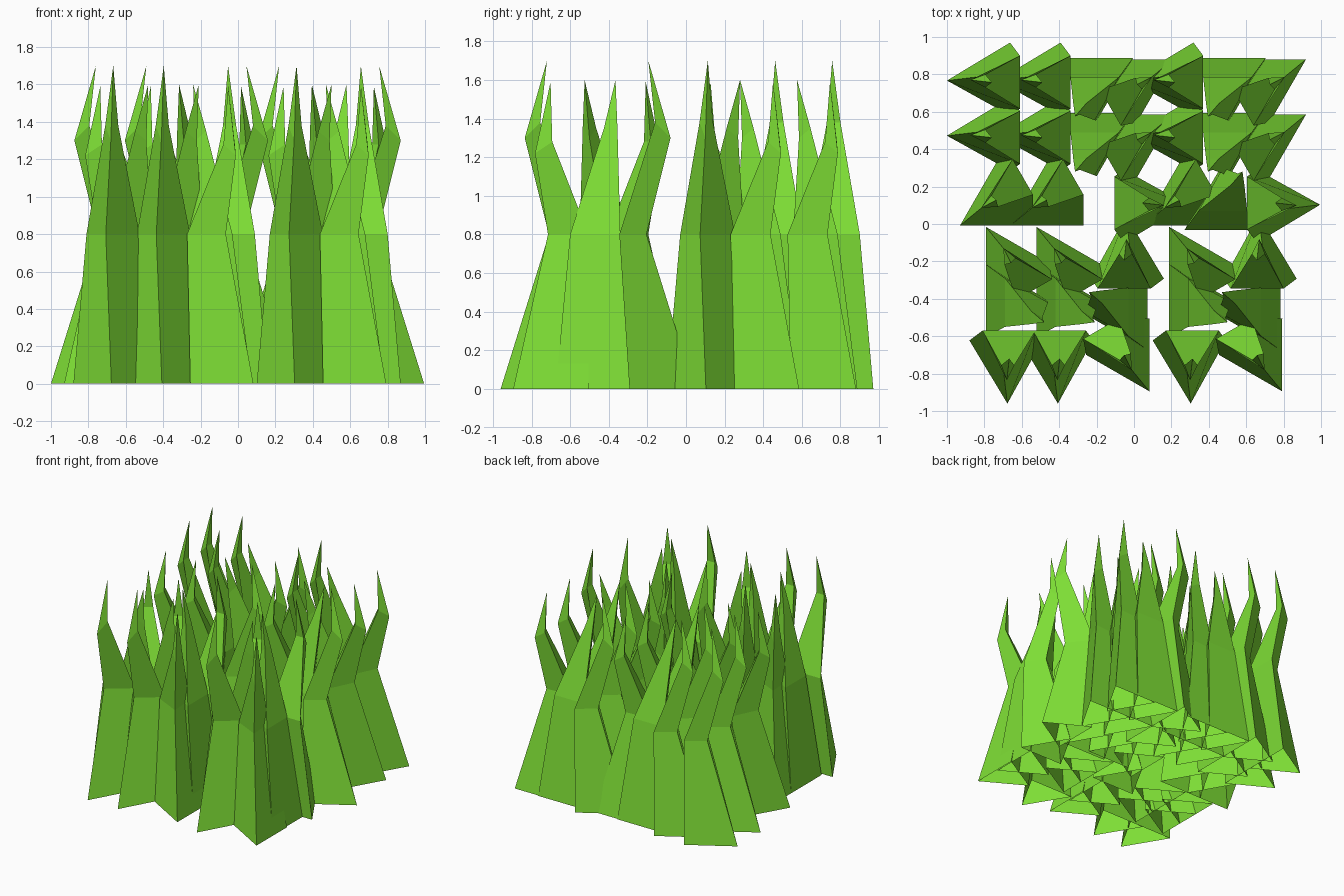
import bpy, bmesh, math

if "Cube" in bpy.data.objects:
    bpy.data.objects.remove(bpy.data.objects["Cube"])

green = bpy.data.materials.new("grass_green")
green.diffuse_color = (0.21, 0.74, 0.036, 1)
green.use_nodes = True
green.node_tree.nodes["Principled BSDF"].inputs["Base Color"].default_value = green.diffuse_color

# Each ring: front height, back height, front reach, back reach, half width, front and back side shift
STRAIGHT = ([(0, 0, .225, -.1125, .195, -.008, 0),
             (.8, .8, -.025, -.165, .142, .022, -.017),
             (1.3, 1.38, .1, .02, .035, -.005, -.01)], (1.7, -.015, -.018))
TURNED = ([(0, 0, .225, -.1125, .195, 0, 0),
           (.8, .8, -.005, -.195, .11, .038, .057),
           (1.22, 1.28, .08, .0, .035, .025, .02)], (1.59, -.01, .02))
LEANING = ([(0, 0, .225, -.1125, .195, 0, 0),
            (.8, .8, .22, -.01, .13, .01, .01),
            (1.3, 1.35, .19, .13, .035, .09, .09)], (1.6, .2, .115))


def blade(name, x, y, angle, shape):
    """Three-sided blade pointing along angle, open at the base."""
    a = math.radians(angle)
    f = (math.cos(a), math.sin(a))
    s = (f[1], -f[0])
    bm = bmesh.new()

    def vert(fwd, side, z):
        return bm.verts.new((x + f[0] * fwd + s[0] * side, y + f[1] * fwd + s[1] * side, z))

    rings, (tz, tf, ts) = shape
    loops = [[vert(fr, fs, zf), vert(bk, bs + hw, zb), vert(bk, bs - hw, zb)]
             for zf, zb, fr, bk, hw, fs, bs in rings]
    tip = vert(tf, ts, tz)
    # Three sides, wound so the normals point outwards
    for lo, hi in zip(loops, loops[1:]):
        for i in range(3):
            j = (i + 1) % 3
            bm.faces.new((lo[j], lo[i], hi[i], hi[j]))
    for i in range(3):
        bm.faces.new((loops[-1][(i + 1) % 3], loops[-1][i], tip))
    me = bpy.data.meshes.new(name)
    bm.to_mesh(me)
    bm.free()
    me.materials.append(green)
    bpy.context.collection.objects.link(bpy.data.objects.new(name, me))


# Blades on the left half of a clump (x, y, angle, shape), given for the first clump
left_half = [
    (-.775, .775, 180, STRAIGHT), (-.775, .48, 180, STRAIGHT),
    (-.735, .105, 210, TURNED), (-.68, -.21, 120, TURNED),
    (-.68, -.41, 0, LEANING), (-.685, -.735, -90, STRAIGHT),
]
# Blades on the right half, given for the last clump
right_half = [
    (.51, .775, -90, LEANING), (.51, .48, -90, LEANING),
    (.725, .768, 30, TURNED), (.725, .473, 30, TURNED),
    (.77, .095, 0, STRAIGHT), (.675, -.18, 90, STRAIGHT),
    (.67, -.48, 180, LEANING), (.68, -.7, -60, TURNED),
]

# Left halves repeat three times, right halves twice
for dx in (0, .27, .98):
    for x, y, a, shape in left_half:
        blade("grass_blade_left", x + dx, y, a, shape)
for dx in (-.71, 0):
    for x, y, a, shape in right_half:
        blade("grass_blade_right", x + dx, y, a, shape)

# Single filler blade in the last clump
blade("grass_blade_filler", .465, .08, 90, LEANING)
